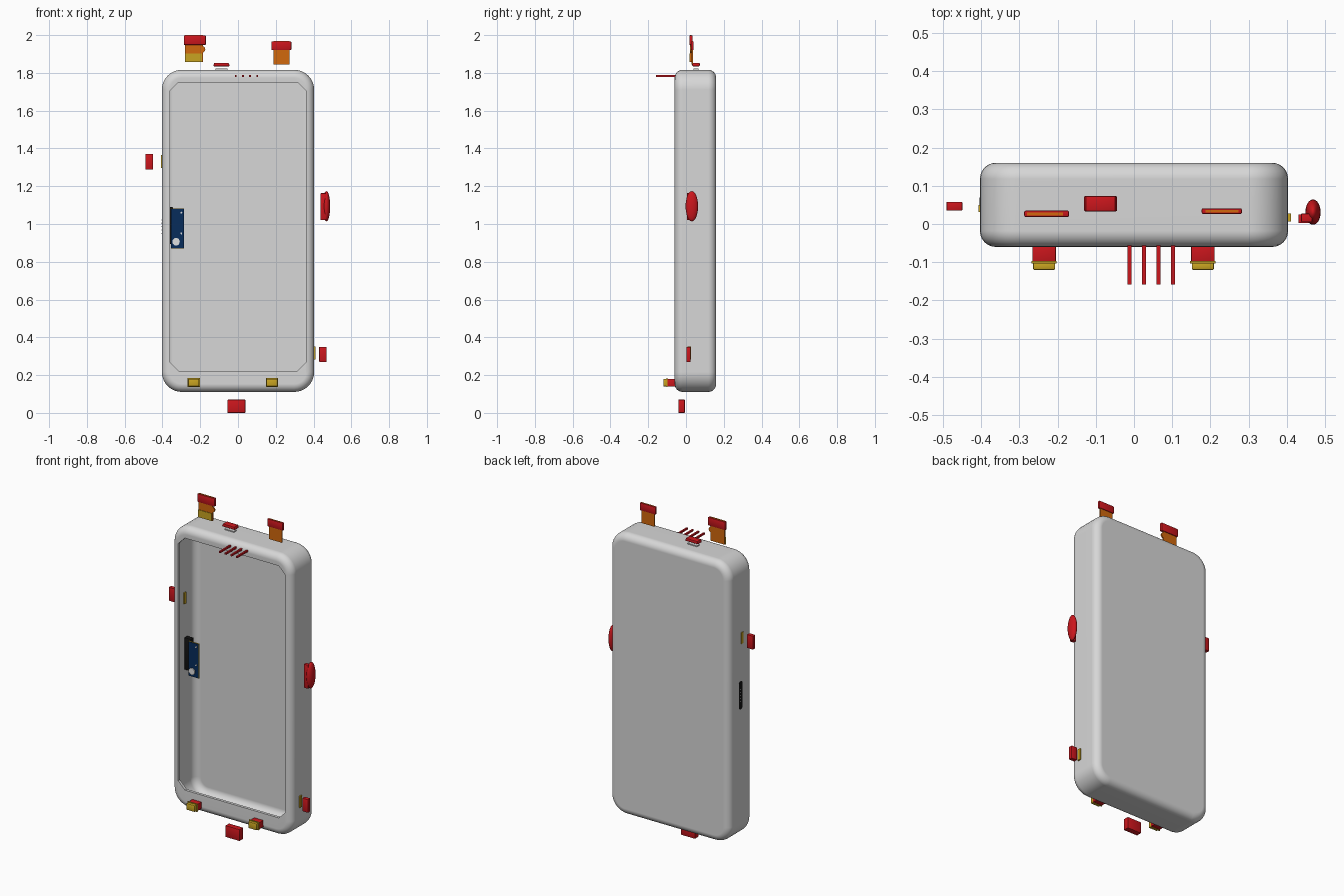
import bpy, bmesh, math
from mathutils import Vector

if "Cube" in bpy.data.objects:
    bpy.data.objects.remove(bpy.data.objects["Cube"])


def material(name, r, g, b):
    m = bpy.data.materials.new(name)
    m.use_nodes = True
    m.diffuse_color = (r, g, b, 1)
    m.node_tree.nodes["Principled BSDF"].inputs["Base Color"].default_value = (r, g, b, 1)
    return m


GREY = material("shell grey", 0.68, 0.68, 0.68)
RED = material("cover red", 0.6, 0.008, 0.012)
GOLD = material("contact gold", 0.58, 0.37, 0.015)
ORANGE = material("ribbon orange", 0.64, 0.14, 0.004)
BLUE = material("board blue", 0.002, 0.025, 0.105)
BLACK = material("port black", 0.006, 0.006, 0.006)
SILVER = material("metal silver", 0.75, 0.75, 0.75)


def finish(name, bm, *mats):
    bmesh.ops.recalc_face_normals(bm, faces=bm.faces)
    me = bpy.data.meshes.new(name)
    bm.to_mesh(me)
    bm.free()
    for m in mats:
        me.materials.append(m)
    me.shade_smooth()
    me.set_sharp_from_angle(angle=math.radians(32))
    ob = bpy.data.objects.new(name, me)
    bpy.context.scene.collection.objects.link(ob)
    return ob


def box(name, mat, x, y, z, bevel=0.0):
    """Box from (min, max) pairs with optional rounded edges."""
    bm = bmesh.new()
    bmesh.ops.create_cube(bm, size=1)
    for v in bm.verts:
        v.co = [(a + b) / 2 + c * (b - a) for c, (a, b) in zip(v.co, (x, y, z))]
    if bevel:
        bmesh.ops.bevel(bm, geom=bm.edges[:], offset=bevel, segments=2,
                        profile=0.5, affect='EDGES')
    return finish(name, bm, mat)


def rod(name, mat, centre, radius, length, axis):
    """Cylinder along a given axis."""
    bm = bmesh.new()
    bmesh.ops.create_cone(bm, cap_ends=True, segments=20, radius1=radius,
                          radius2=radius, depth=length)
    turn = Vector((0, 0, 1)).rotation_difference(Vector(axis)).to_matrix()
    bmesh.ops.rotate(bm, verts=bm.verts, matrix=turn)
    bmesh.ops.translate(bm, verts=bm.verts, vec=centre)
    return finish(name, bm, mat)


def ring(bm, half, low, high, radius, y, chamfer=False, steps=8):
    """Rectangle with rounded or chamfered corners in the x-z plane."""
    verts = []
    for k, (sx, top) in enumerate(((1, True), (-1, True), (-1, False), (1, False))):
        cx = sx * (half - radius)
        cz = high - radius if top else low + radius
        for i in range(steps + 1):
            t = i / steps
            a = (k + t) * math.pi / 2
            px, pz = math.cos(a), math.sin(a)
            if chamfer:
                a0, a1 = k * math.pi / 2, (k + 1) * math.pi / 2
                px = math.cos(a0) * (1 - t) + math.cos(a1) * t
                pz = math.sin(a0) * (1 - t) + math.sin(a1) * t
            verts.append(bm.verts.new((cx + radius * px, y, cz + radius * pz)))
    return verts


# Thin hollow shell: one loft from the cavity floor, over the lip, to the back
LOW, HIGH, HALF, FRONT, BACK = 0.111, 1.816, 0.403, -0.06, 0.16
EDGE, STEPS, WALL, FLOOR, LIP = 0.042, 6, 0.016, 0.138, -0.042
IN_HALF, IN_LOW, IN_HIGH = HALF - WALL, LOW + WALL, HIGH - WALL
bm = bmesh.new()
loops = []
for i in range(STEPS + 1):                       # cavity floor fillet
    a = i / STEPS * math.pi / 2
    d = EDGE * (1 - math.sin(a))
    loops.append(ring(bm, IN_HALF - d, IN_LOW + d, IN_HIGH - d, 0.09 - d,
                      FLOOR - EDGE * (1 - math.cos(a))))
loops.append(ring(bm, IN_HALF, IN_LOW, IN_HIGH, 0.09, LIP))
loops.append(ring(bm, 0.36, 0.222, 1.75, 0.045, LIP, True))
loops.append(ring(bm, 0.36, 0.222, 1.75, 0.045, FRONT + 0.001, True))
for side in (FRONT, BACK):                       # rounded outer edges
    for i in range(STEPS + 1):
        a = i / STEPS * math.pi / 2
        if side == BACK:
            a = math.pi / 2 - a
        d = EDGE * (1 - math.sin(a))
        dy = EDGE * (1 - math.cos(a))
        y = FRONT + dy if side == FRONT else BACK - dy
        loops.append(ring(bm, HALF - d, LOW + d, HIGH - d, 0.105 - d, y))
for a, b in zip(loops, loops[1:]):
    for i in range(len(a)):
        j = (i + 1) % len(a)
        bm.faces.new((a[i], a[j], b[j], b[i]))
bm.faces.new(loops[0])
bm.faces.new(loops[-1])
shell = finish("shell", bm, GREY)
mod = shell.modifiers.new("even_shading", 'WEIGHTED_NORMAL')
mod.keep_sharp = True

# Ribbon cables above the top edge
box("right_ribbon", ORANGE, (-0.28, -0.185), (0.022, 0.03), (1.858, 2.0))
box("right_ribbon_cap", RED, (-0.287, -0.17), (0.018, 0.035), (1.948, 1.998), 0.004)
box("right_ribbon_contacts", GOLD, (-0.281, -0.19), (0.019, 0.026), (1.857, 1.902))
rod("right_ribbon_tab", ORANGE, (-0.19, 0.026, 1.925), 0.017, 0.008, (0, 1, 0))
box("left_ribbon", ORANGE, (0.187, 0.273), (0.03, 0.037), (1.845, 1.968))
box("left_ribbon_cap", RED, (0.177, 0.282), (0.026, 0.041), (1.921, 1.967), 0.004)

# Top button with tapered cap and its seat
cap = box("top_button", RED, (-0.131, -0.044), (0.033, 0.073), (1.835, 1.853), 0.004)
for v in cap.data.vertices:
    if v.co.z > 1.845:
        v.co.x = -0.0875 + (v.co.x + 0.0875) * 0.9
box("top_button_seat", GREY, (-0.12, -0.055), (0.04, 0.066), (1.812, 1.822))

# Indicator light pins at the front
for i in range(4):
    x = -0.012 + i * 0.038
    box(f"light_pin_{i + 1}", RED, (x - 0.005, x + 0.005), (-0.158, -0.05), (1.779, 1.789))

# Right side switch, left side switch and their contact pads
box("right_switch", RED, (-0.49, -0.449), (0.035, 0.058), (1.288, 1.37), 0.002)
box("right_switch_pad", GOLD, (-0.407, -0.38), (0.031, 0.05), (1.297, 1.365))
box("left_switch", RED, (0.43, 0.468), (0.002, 0.025), (0.27, 0.35), 0.002)
box("left_switch_pad", GOLD, (0.38, 0.411), (0.007, 0.027), (0.283, 0.352))

# Oval button on the left side
bm = bmesh.new()
bmesh.ops.create_uvsphere(bm, u_segments=32, v_segments=16, radius=1)
for v in bm.verts:
    v.co = (0.468 + v.co.x * 0.02, 0.031 + v.co.y * 0.033, 1.094 + v.co.z * 0.08)
finish("oval_button", bm, RED)
box("oval_button_stem", RED, (0.437, 0.466), (0.005, 0.027), (1.02, 1.163), 0.002)

# Bottom switch
box("bottom_switch", RED, (-0.056, 0.039), (-0.041, -0.006), (0.0, 0.07), 0.003)

# Front clips: red block, gold frame, gold contact
for side, x in (("right", -0.235), ("left", 0.18)):
    box(f"{side}_clip", RED, (x - 0.031, x + 0.031), (-0.1, -0.05), (0.139, 0.18), 0.003)
    box(f"{side}_clip_base", GOLD, (x - 0.033, x + 0.033), (-0.103, -0.097), (0.136, 0.184))
    box(f"{side}_clip_contact", GOLD, (x - 0.029, x + 0.029), (-0.12, -0.1), (0.14, 0.18), 0.004)

# Charging board inside the cavity
box("charging_board", BLUE, (-0.354, -0.287), (0.03, 0.041), (0.873, 1.079))
box("board_edge", GOLD, (-0.354, -0.285), (0.033, 0.038), (0.871, 1.081))
rod("board_screw", SILVER, (-0.328, 0.028, 0.906), 0.02, 0.01, (0, 1, 0))
for z in (0.95, 1.06):
    rod("board_hole", SILVER, (-0.3, 0.0285, z), 0.005, 0.006, (0, 1, 0))
box("charging_socket", BLACK, (-0.392, -0.345), (0.041, 0.07), (0.895, 1.09), 0.004)

# Charging port on the right side: capsule plate with pins
box("port_slot", BLACK, (-0.4035, -0.398), (0.033, 0.069), (0.918, 1.054))
for z in (0.918, 1.054):
    rod("port_slot_end", BLACK, (-0.4007, 0.051, z), 0.018, 0.0056, (1, 0, 0))
for i in range(5):
    z = 0.95 + i * 0.018
    box(f"port_pin_{i + 1}", SILVER, (-0.404, -0.403), (0.048, 0.054), (z - 0.003, z + 0.003))
